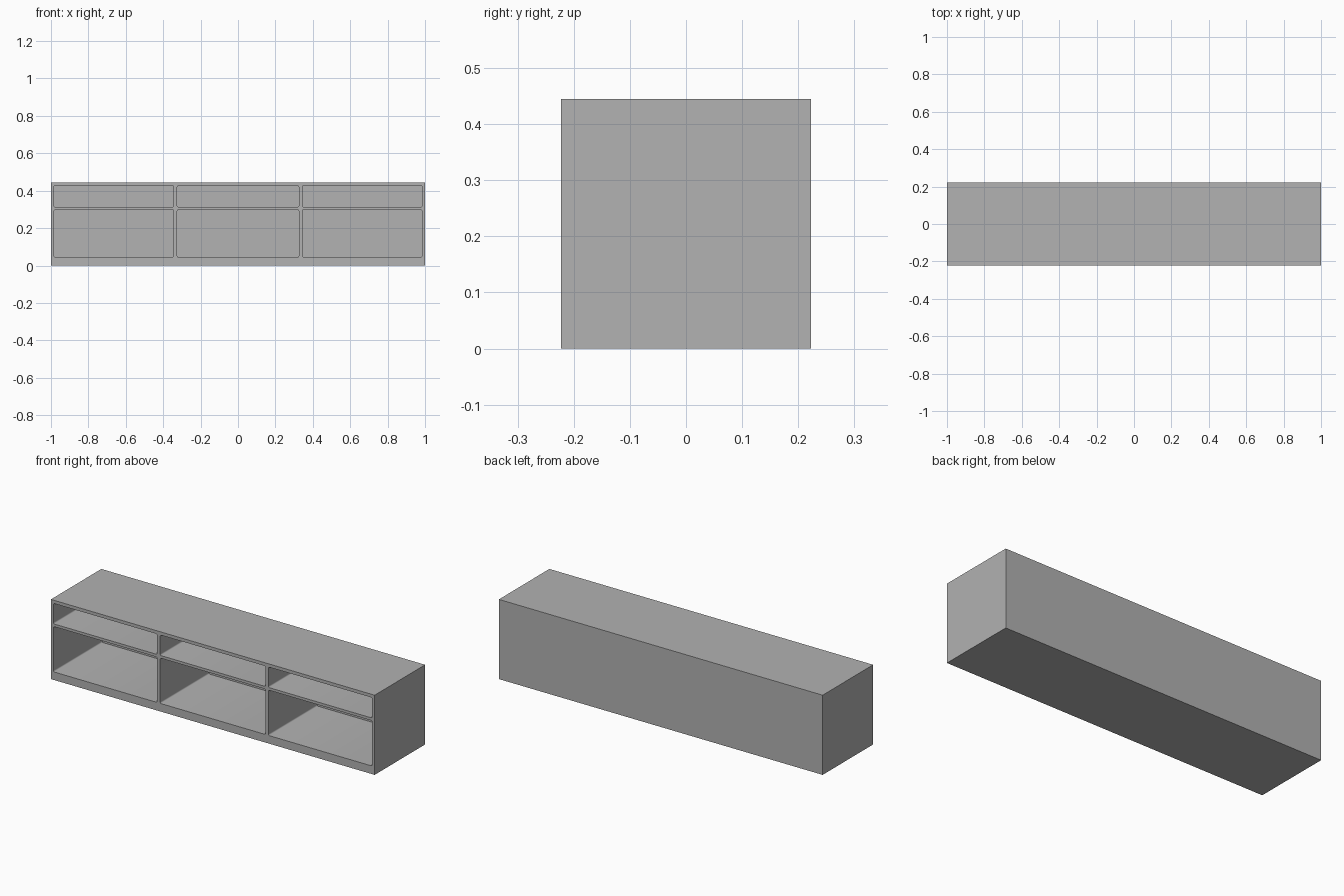
import bpy
import bmesh
from mathutils import Matrix, Vector

default = bpy.data.objects.get("Cube")
if default:
    bpy.data.objects.remove(default, do_unlink=True)

WIDTH, DEPTH, HEIGHT = 2.0, 0.445, 0.445
BACK = 0.015      # back panel thickness
CORNER = 0.007    # rounding of the opening corners
COLUMNS = [(-0.984, -0.344), (-0.325, 0.325), (0.344, 0.984)]
ROWS = [(0.045, 0.298), (0.313, 0.427)]

grey = bpy.data.materials.new("grey_board")
grey.use_nodes = True
colour = (0.445, 0.445, 0.445, 1)
grey.diffuse_color = colour
grey.node_tree.nodes["Principled BSDF"].inputs["Base Color"].default_value = colour


def add_box(bm, low, high):
    low, high = Vector(low), Vector(high)
    place = Matrix.Translation((low + high) / 2) @ Matrix.Diagonal((*(high - low), 1))
    return bmesh.ops.create_cube(bm, size=1, matrix=place)["verts"]


def make_object(name, bm):
    mesh = bpy.data.meshes.new(name)
    bm.to_mesh(mesh)
    bm.free()
    mesh.materials.append(grey)
    obj = bpy.data.objects.new(name, mesh)
    bpy.context.collection.objects.link(obj)
    return obj


# Cabinet body
bm = bmesh.new()
add_box(bm, (-WIDTH / 2, -DEPTH / 2, 0), (WIDTH / 2, DEPTH / 2, HEIGHT))
cabinet = make_object("cabinet_body", bm)

# Compartment cutters, rounded along the depth
bm = bmesh.new()
for x0, x1 in COLUMNS:
    for z0, z1 in ROWS:
        add_box(bm, (x0, -DEPTH / 2 - 0.1, z0), (x1, DEPTH / 2 - BACK, z1))
long_edges = [e for e in bm.edges
              if abs(e.verts[0].co.y - e.verts[1].co.y) > 0.1]
bmesh.ops.bevel(bm, geom=long_edges, offset=CORNER, segments=3,
                profile=0.5, affect="EDGES")
cutter = make_object("compartment_cutter", bm)
cutter.hide_render = True

# Hollow out the compartments and keep only the finished cabinet
cut = cabinet.modifiers.new("compartments", "BOOLEAN")
cut.operation = "DIFFERENCE"
cut.solver = "EXACT"
cut.object = cutter
bpy.context.view_layer.update()
finished = bpy.data.meshes.new_from_object(
    cabinet.evaluated_get(bpy.context.evaluated_depsgraph_get()))
cabinet.modifiers.clear()
cabinet.data = finished
bpy.data.objects.remove(cutter, do_unlink=True)

# Soft rounded corners, crisp board edges
bpy.context.view_layer.objects.active = cabinet
cabinet.select_set(True)
bpy.ops.object.shade_smooth_by_angle(angle=0.6)
